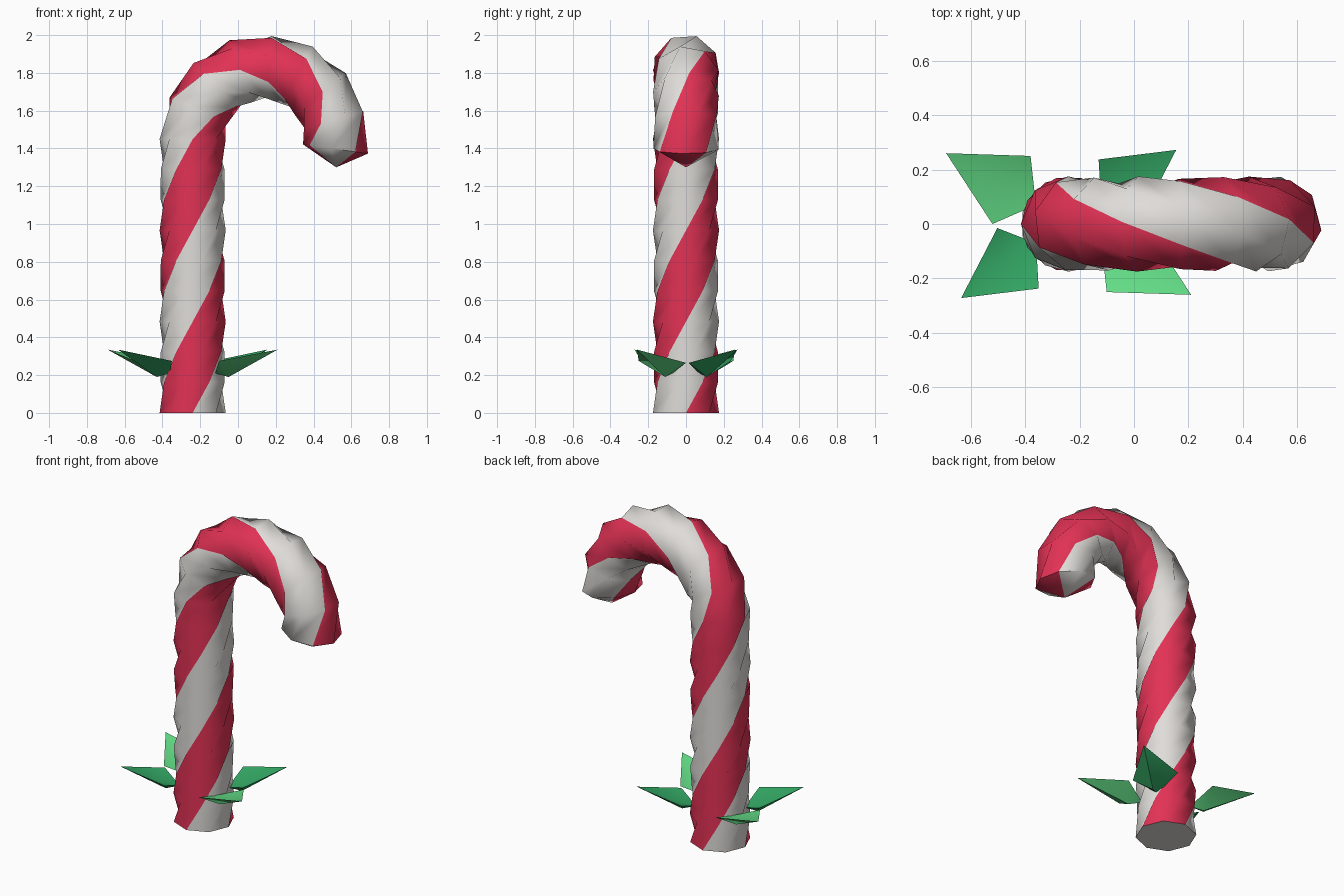
import bpy, bmesh
from math import sin, cos, pi, radians
from mathutils import Vector

cube = bpy.data.objects.get("Cube")
if cube:
    bpy.data.objects.remove(cube, do_unlink=True)


def material(name, rgb):
    m = bpy.data.materials.new(name)
    m.use_nodes = True
    color = (*rgb, 1)
    m.diffuse_color = color
    m.node_tree.nodes["Principled BSDF"].inputs["Base Color"].default_value = color
    return m


RED = material("candy_red", (0.76, 0.032, 0.09))
WHITE = material("candy_white", (0.74, 0.72, 0.69))
LIGHT_GREEN = material("light_green", (0.125, 0.72, 0.24))
DARK_GREEN = material("dark_green", (0.034, 0.40, 0.13))


def finish(name, bm, mats, angle):
    bmesh.ops.recalc_face_normals(bm, faces=bm.faces)
    mesh = bpy.data.meshes.new(name)
    bm.to_mesh(mesh)
    bm.free()
    for m in mats:
        mesh.materials.append(m)
    obj = bpy.data.objects.new(name, mesh)
    bpy.context.collection.objects.link(obj)
    bpy.ops.object.select_all(action='DESELECT')
    obj.select_set(True)
    bpy.context.view_layer.objects.active = obj
    bpy.ops.object.shade_smooth_by_angle(angle=radians(angle))
    return obj


# Cane: an eight-sided tube twisted along a straight stem and a hook
SIDES = 8
TUBE = 0.175
STEM_X = -0.24
STEM_TOP = 1.45
HOOK = 0.38
HOOK_TURN = radians(188)
STEM_STEPS, HOOK_STEPS = 9, 8
TWIST_RATE = (pi / 2) / 0.483


def path_point(i):
    """Centre, in-plane side direction and length travelled at ring i."""
    if i <= STEM_STEPS:
        z = STEM_TOP * i / STEM_STEPS
        return Vector((STEM_X, 0, z)), Vector((1, 0, 0)), z
    a = HOOK_TURN * (i - STEM_STEPS) / HOOK_STEPS
    side = Vector((cos(a), 0, -sin(a)))
    pivot = Vector((STEM_X + HOOK, 0, STEM_TOP))
    return pivot - side * HOOK, side, STEM_TOP + HOOK * a


bm = bmesh.new()
rings = []
for i in range(STEM_STEPS + HOOK_STEPS + 1):
    centre, side, length = path_point(i)
    ring = []
    for k in range(SIDES):
        t = 2 * pi * k / SIDES + length * TWIST_RATE
        ring.append(bm.verts.new(centre + TUBE * (side * cos(t) + Vector((0, sin(t), 0)))))
    rings.append(ring)

tip = bm.verts.new((0.52, 0, 1.3))
for k in range(SIDES):
    n = (k + 1) % SIDES
    stripe = (k // 2) % 2          # two sides red, two sides white
    for low, high in zip(rings, rings[1:]):
        bm.faces.new((low[k], low[n], high[n], high[k])).material_index = stripe
    bm.faces.new((rings[-1][k], rings[-1][n], tip)).material_index = stripe
bm.faces.new(rings[0]).material_index = 1
finish("candy_cane", bm, [RED, WHITE], 60)


# Leaves: cupped kites, each pair turned half way round the stem
def leaf(name, outer, corner, inner, y_sign, turn, mat):
    base = (-0.12, 0.07 * y_sign, 0.21)
    rim_points = [base, (*corner, 0.275), (*outer, 0.335), (*inner, 0.265)]
    keel_point = (-0.19, 0.11 * y_sign, 0.19)
    dip_point = (-0.23, 0.13 * y_sign, 0.235)
    bm = bmesh.new()

    def vert(p):
        return bm.verts.new((STEM_X + p[0] * turn, p[1] * turn, p[2]))

    rim = [vert(p) for p in rim_points]
    for middle in (vert(keel_point), vert(dip_point)):
        for j in range(4):
            bm.faces.new((rim[j], rim[(j + 1) % 4], middle))
    finish(name, bm, [mat], 40)


wide = ((-0.45, 0.26), (-0.14, 0.25), (-0.28, 0.0), 1)
narrow = ((-0.395, -0.272), (-0.11, -0.237), (-0.262, -0.015), -1)
leaf("leaf_back_right", *wide, 1, LIGHT_GREEN)
leaf("leaf_front_left", *wide, -1, LIGHT_GREEN)
leaf("leaf_front_right", *narrow, 1, DARK_GREEN)
leaf("leaf_back_left", *narrow, -1, DARK_GREEN)
